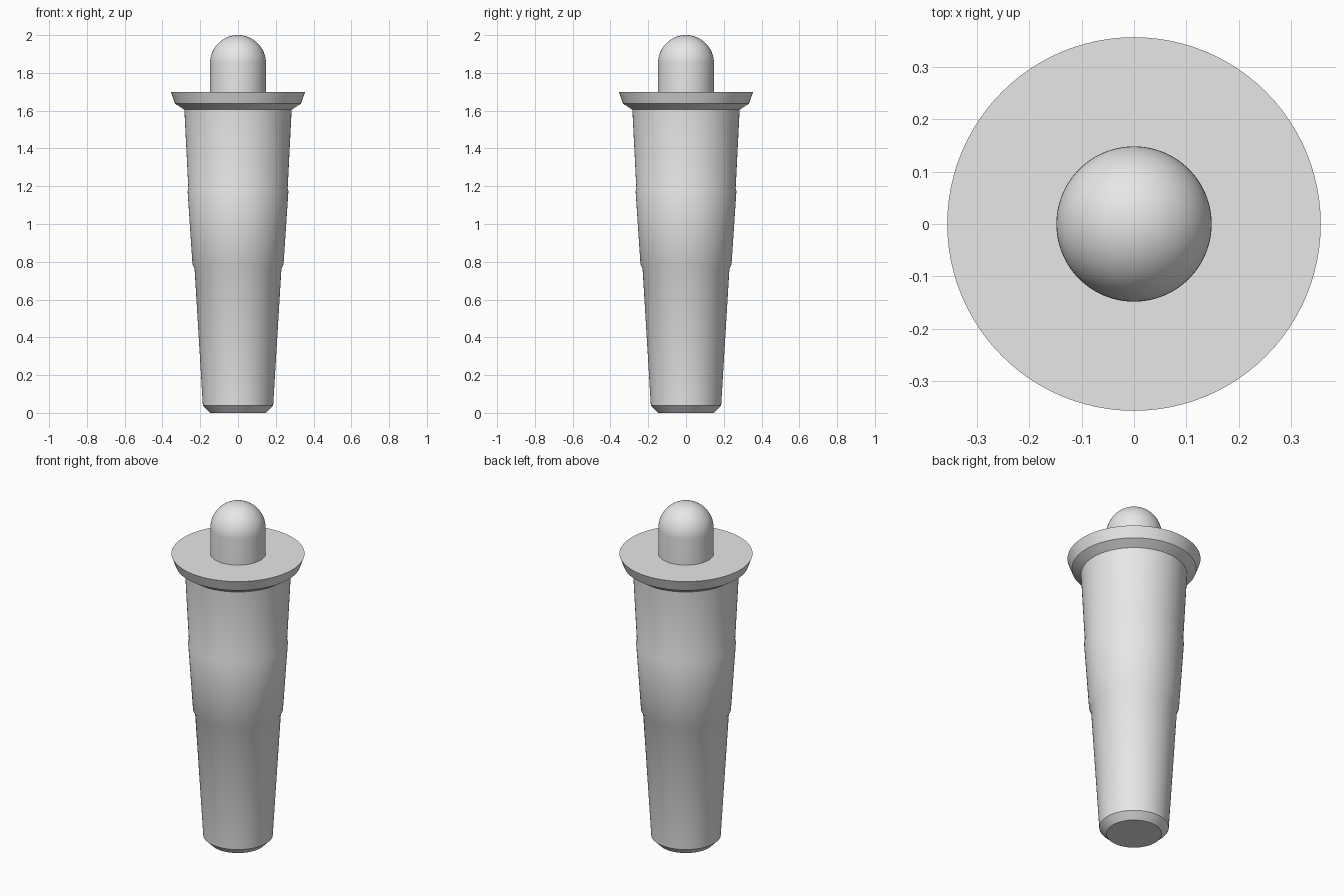
import bpy
import bmesh
import math

if "Cube" in bpy.data.objects:
    bpy.data.objects.remove(bpy.data.objects["Cube"], do_unlink=True)

SIDES = 96

grey = bpy.data.materials.new("light grey")
grey.use_nodes = True
grey.diffuse_color = (0.8, 0.8, 0.8, 1)
grey.node_tree.nodes["Principled BSDF"].inputs["Base Color"].default_value = (0.8, 0.8, 0.8, 1)


def lathe(name, profile):
    """Spin a (radius, height) profile that starts and ends on the axis."""
    bm = bmesh.new()
    verts = [bm.verts.new((r, 0, z)) for r, z in profile]
    edges = [bm.edges.new(pair) for pair in zip(verts, verts[1:])]
    bmesh.ops.spin(bm, geom=verts + edges, cent=(0, 0, 0), axis=(0, 0, 1),
                   angle=math.tau, steps=SIDES, use_duplicate=False)
    bmesh.ops.remove_doubles(bm, verts=bm.verts, dist=0.0001)
    bmesh.ops.recalc_face_normals(bm, faces=bm.faces)
    mesh = bpy.data.meshes.new(name)
    bm.to_mesh(mesh)
    bm.free()
    mesh.materials.append(grey)
    obj = bpy.data.objects.new(name, mesh)
    bpy.context.collection.objects.link(obj)
    bpy.ops.object.select_all(action="DESELECT")
    obj.select_set(True)
    bpy.context.view_layer.objects.active = obj
    bpy.ops.object.shade_smooth_by_angle(angle=math.radians(30))
    return obj


# Tapered shaft with chamfered foot, raised middle band and flared collar
lathe("tapered_body", [
    (0, 0), (0.148, 0), (0.186, 0.038),
    (0.230, 0.765), (0.241, 0.785),
    (0.267, 1.175), (0.263, 1.19),
    (0.284, 1.605), (0.333, 1.637), (0.356, 1.70), (0, 1.70),
])

# Round-ended pin standing on the collar
R = 0.148
dome = [(R * math.cos(a), 2 - R + R * math.sin(a))
        for a in (math.pi / 2 * i / 16 for i in range(16))]
lathe("top_pin", [(0, 1.69), (R, 1.69)] + dome + [(0, 2)])
